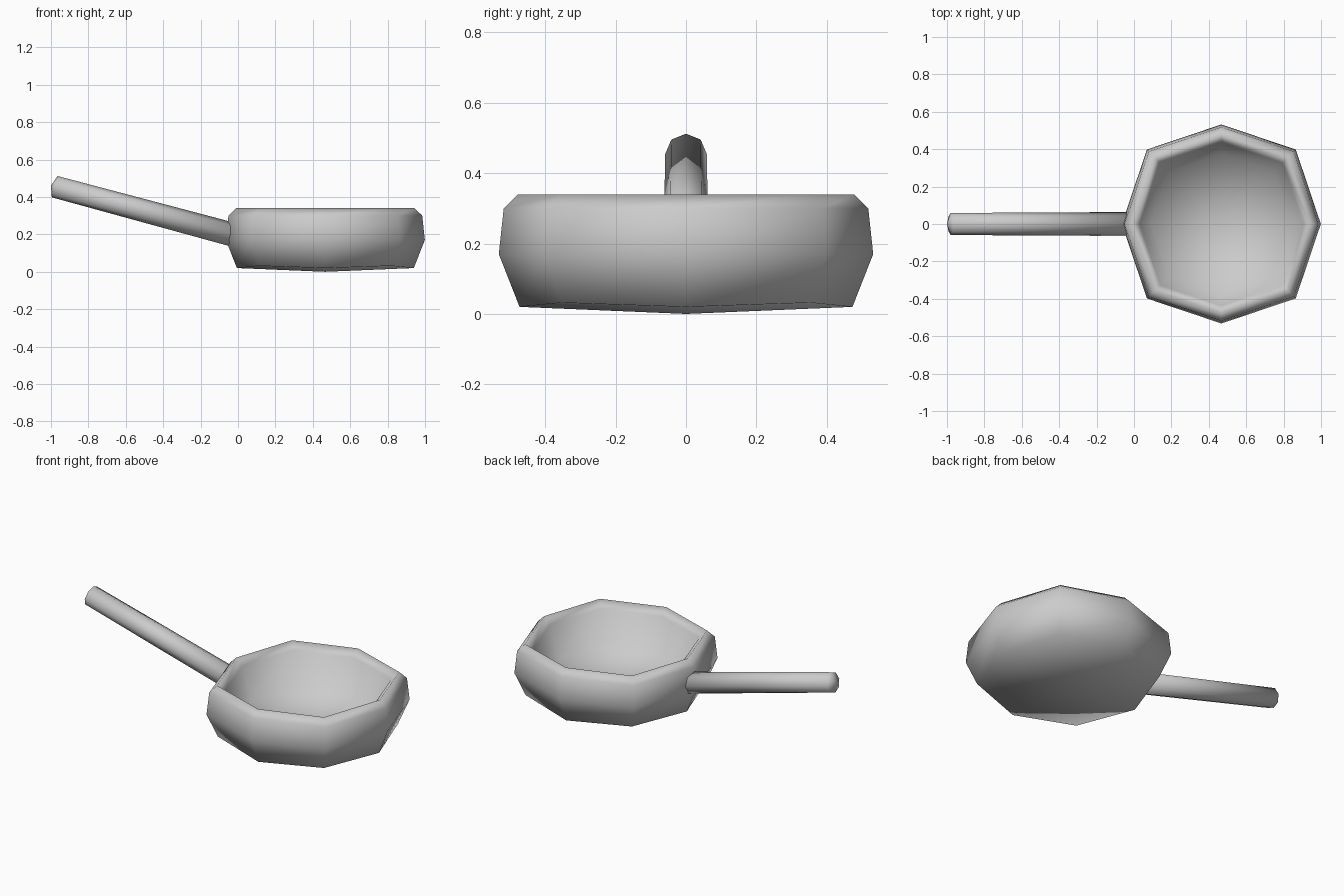
import bpy, bmesh, math
from mathutils import Vector

if "Cube" in bpy.data.objects:
    bpy.data.objects.remove(bpy.data.objects["Cube"])

SIDES = 8


def loft(name, rings, start=None, end=None):
    """Skin a list of point rings, closing each end with a fan to a point."""
    bm = bmesh.new()
    rows = [[bm.verts.new(p) for p in ring] for ring in rings]
    for a, b in zip(rows, rows[1:]):
        for i in range(SIDES):
            j = (i + 1) % SIDES
            bm.faces.new((a[i], a[j], b[j], b[i]))
    for row, tip in ((rows[0], start), (rows[-1], end)):
        v = bm.verts.new(tip)
        for i in range(SIDES):
            bm.faces.new((row[i], row[(i + 1) % SIDES], v))
    bmesh.ops.recalc_face_normals(bm, faces=bm.faces)
    mesh = bpy.data.meshes.new(name)
    bm.to_mesh(mesh)
    bm.free()
    for p in mesh.polygons:
        p.use_smooth = True
    obj = bpy.data.objects.new(name, mesh)
    bpy.context.collection.objects.link(obj)
    return obj


# Pan bowl: eight-sided shell with slightly fuller diagonal corners
CX = 0.467


def bowl_ring(r, z, diagonal_lift=0.0):
    pts = []
    for i in range(SIDES):
        a = math.tau * i / SIDES
        k = r * (1.058 if i % 2 else 1.0)
        pts.append((CX + k * math.cos(a), k * math.sin(a),
                    z + (diagonal_lift if i % 2 else 0)))
    return pts


profile = [(0.473, 0.02, 0.012), (0.532, 0.17), (0.518, 0.30), (0.477, 0.34),
           (0.437, 0.30), (0.375, 0.11, 0.01)]
loft("pan_bowl", [bowl_ring(*p) for p in profile],
     start=(CX, 0, 0), end=(CX, 0, 0.09))

# Handle: eight-sided bar rising away from the bowl, with a low pointed end
root, tip = Vector((-0.01, 0, 0.194)), Vector((-0.98, 0, 0.455))
axis = (tip - root).normalized()
side = Vector((0, 1, 0))
up = axis.cross(side)
if up.z < 0:
    up.negate()


def handle_ring(c, r):
    return [c + r * (math.cos(math.tau * i / SIDES) * up
                     + math.sin(math.tau * i / SIDES) * side)
            for i in range(SIDES)]


loft("pan_handle", [handle_ring(root, 0.064), handle_ring(tip, 0.059)],
     start=root, end=tip + axis * 0.021)
